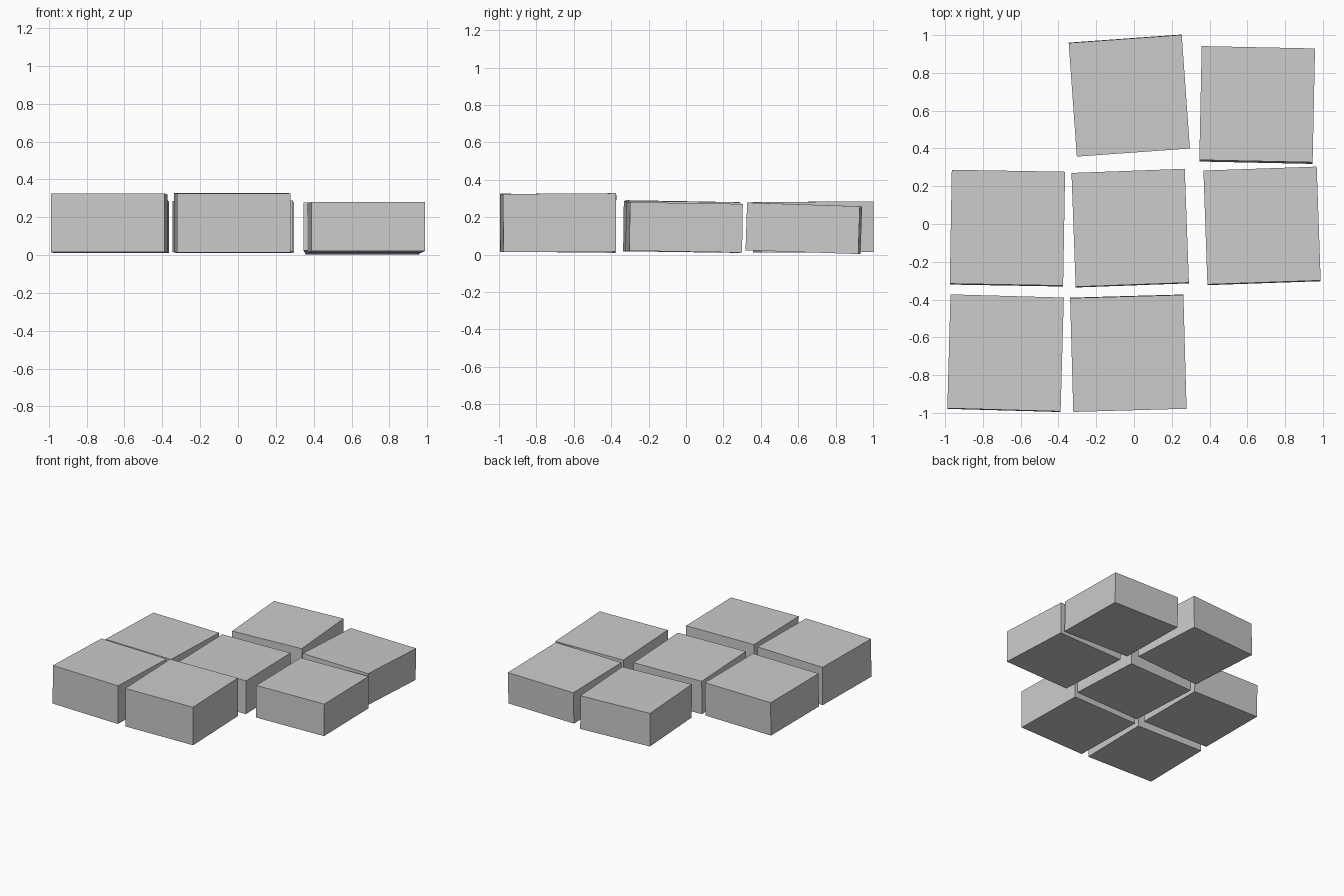
import bpy
from math import radians

if "Cube" in bpy.data.objects:
    bpy.data.objects.remove(bpy.data.objects["Cube"], do_unlink=True)

# Single plain grey for every slab
grey = bpy.data.materials.new("stone grey")
grey.use_nodes = True
colour = (0.6, 0.6, 0.6, 1)
grey.diffuse_color = colour
grey.node_tree.nodes["Principled BSDF"].inputs["Base Color"].default_value = colour


def slab(name, x, y, z, height, tilt, turn):
    """Square slab: centre, height, forward/back tilt and turn in degrees."""
    bpy.ops.mesh.primitive_cube_add(size=1, location=(x, y, z),
                                    rotation=(radians(tilt), 0, radians(turn)))
    ob = bpy.context.object
    ob.name = name
    ob.scale = (0.6, 0.603, height)
    bpy.ops.object.transform_apply(location=False, rotation=False, scale=True)
    ob.data.materials.append(grey)


# Back row
slab("back_middle_slab", -0.025, 0.68, 0.148, 0.27, 0.4, 4.1)
slab("back_left_slab", 0.652, 0.63, 0.141, 0.255, -1.9, -1.2)

# Middle row
slab("middle_right_slab", -0.67, -0.022, 0.151, 0.27, -1.0, -1.0)
slab("centre_slab", -0.02, -0.022, 0.149, 0.27, -0.8, 2.1)
slab("middle_left_slab", 0.678, -0.01, 0.146, 0.26, -0.9, 2.0)

# Front row
slab("front_right_slab", -0.68, -0.684, 0.168, 0.31, -0.6, -1.6)
slab("front_middle_slab", -0.03, -0.684, 0.171, 0.311, 0.4, 1.6)
